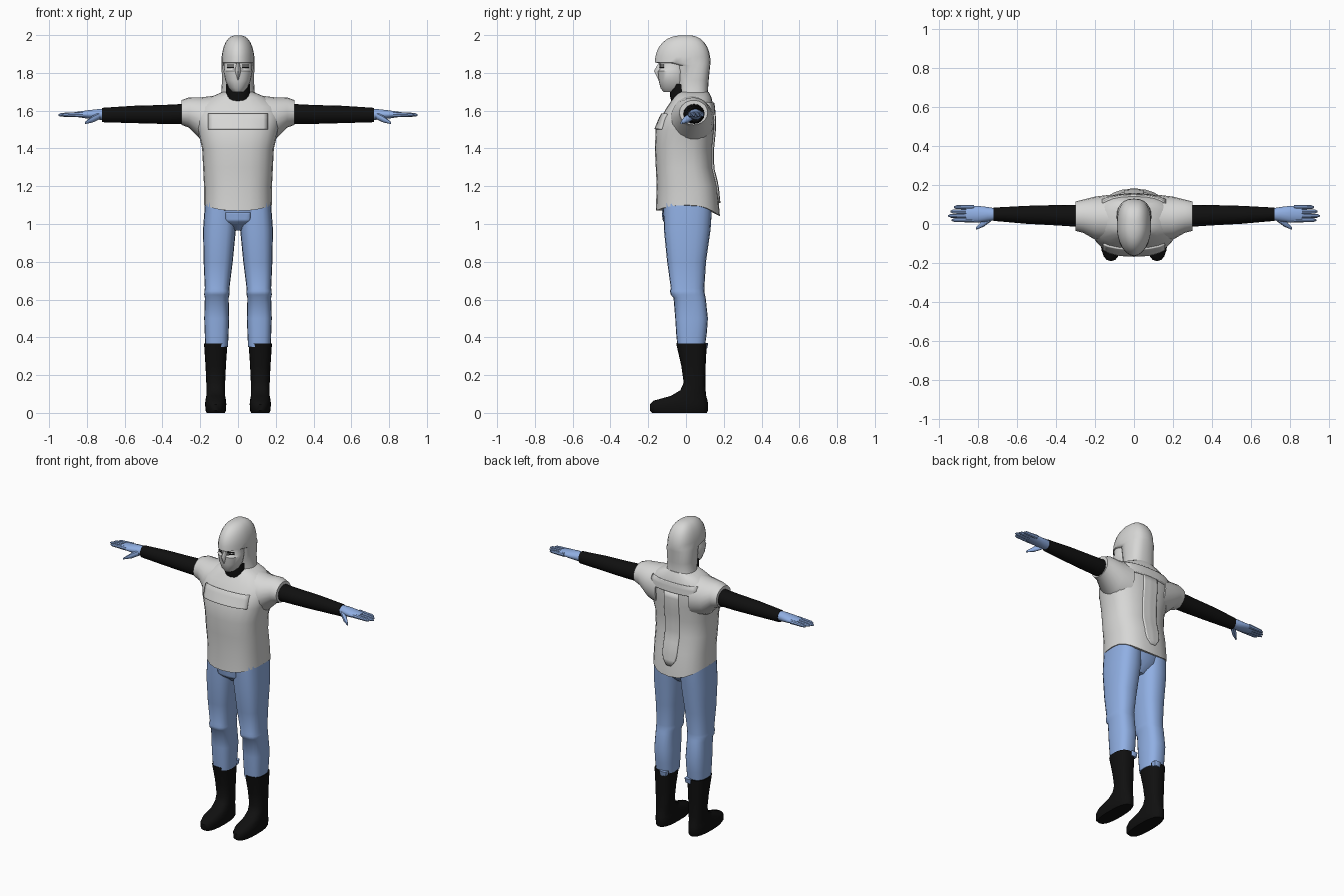
import bpy
import math
from mathutils import Vector
from mathutils.bvhtree import BVHTree

cube = bpy.data.objects.get("Cube")
if cube:
    bpy.data.objects.remove(cube, do_unlink=True)


def make_material(name, red, green, blue):
    mat = bpy.data.materials.new(name)
    mat.use_nodes = True
    mat.diffuse_color = (red, green, blue, 1)
    shader = mat.node_tree.nodes["Principled BSDF"]
    shader.inputs["Base Color"].default_value = mat.diffuse_color
    shader.inputs["Roughness"].default_value = .8
    return mat


GREY = make_material("light grey cloth", .68, .68, .67)
BLUE = make_material("soft blue cloth", .28, .43, .77)
BLACK = make_material("black cloth", .005, .005, .005)


def build(name, verts, faces, material, mirror=False):
    """Make a smooth shaded object, optionally mirrored to the right side."""
    mesh = bpy.data.meshes.new(name)
    mesh.from_pydata(verts, [], faces)
    mesh.materials.append(material)
    obj = bpy.data.objects.new(name, mesh)
    bpy.context.collection.objects.link(obj)
    bpy.ops.object.select_all(action="DESELECT")
    obj.select_set(True)
    bpy.context.view_layer.objects.active = obj
    bpy.ops.object.mode_set(mode="EDIT")
    bpy.ops.mesh.select_all(action="SELECT")
    bpy.ops.mesh.normals_make_consistent(inside=False)
    bpy.ops.object.mode_set(mode="OBJECT")
    bpy.ops.object.shade_smooth_by_angle(angle=math.radians(40))
    if mirror:
        modifier = obj.modifiers.new("mirror", "MIRROR")
        modifier.use_mirror_merge = False
    return obj


def grid_faces(rows, columns, closed):
    """Quads of a grid whose rows may close into rings."""
    last = columns if closed else columns - 1
    return [(row * columns + i, row * columns + (i + 1) % columns,
             (row + 1) * columns + (i + 1) % columns, (row + 1) * columns + i)
            for row in range(rows - 1) for i in range(last)]


def skin(rings):
    """Join equal rings of points into a capped tube."""
    sides = len(rings[0])
    verts = [point for ring in rings for point in ring]
    faces = grid_faces(len(rings), sides, True)
    faces.append(tuple(range(sides)))
    faces.append(tuple(range(len(verts) - sides, len(verts))))
    return verts, faces


def circle(sides):
    angles = [math.tau * i / sides for i in range(sides)]
    return [(math.cos(angle), math.sin(angle)) for angle in angles]


def power(value, exponent):
    return math.copysign(abs(value) ** exponent, value)


def upright(name, rows, material, x=0, front=.8, back=.8, sides=20,
            mirror=False, lean=0, hem=False):
    """Loft upwards; each row holds height, half width, front y and back y."""
    rings = []
    for index, (z, half, near, far) in enumerate(rows):
        ring = []
        shift = x - lean * max(0, z - .6)
        for c, s in circle(sides):
            exponent = front if s < 0 else back
            drop = (.03 if s < 0 else .06) * s * s if hem and index == 0 else 0
            ring.append((shift + half * power(c, exponent),
                         (near + far) / 2 + (far - near) / 2 * power(s, exponent),
                         z - drop))
        rings.append(ring)
    return build(name, *skin(rings), material, mirror)


def sideways(name, rows, material, sides=14):
    """Mirrored loft outwards; each row holds x, y, z, half depth, half height."""
    rings = [[(x, y + depth * c, z + height * s) for c, s in circle(sides)]
             for x, y, z, depth, height in rows]
    return build(name, *skin(rings), material, True)


def patch(name, base, centre, half, low, high, side, material,
          thick=.009, rounded=False, mirror=False):
    """Thin panel laid on the front (side -1) or back (side 1) of a base object."""
    tree = BVHTree.FromPolygons([v.co for v in base.data.vertices],
                                [p.vertices for p in base.data.polygons])
    count, verts = 14, []
    for row in range(count):
        v = row / (count - 1)
        squeeze = math.sqrt(max(.1, 1 - (1 - v * 6) ** 2)) if rounded and v * 6 < 1 else 1
        for column in range(count):
            x = centre + half * squeeze * (2 * column / (count - 1) - 1)
            z = low + (high - low) * v
            hit = tree.ray_cast(Vector((x, side, z)), Vector((0, -side, 0)))[0]
            verts.append(hit)
    obj = build(name, verts, grid_faces(count, count, False), material, mirror)
    solid = obj.modifiers.new("thickness", "SOLIDIFY")
    solid.thickness, solid.offset = thick * 2, 0
    return obj


# Tunic body with a hem that dips at the front and back
tunic = upright("tunic", [
    (1.1, .18, -.16, .18), (1.2, .18, -.155, .165), (1.3, .185, -.16, .14),
    (1.4, .19, -.165, .14), (1.5, .215, -.16, .15), (1.56, .23, -.135, .15),
    (1.62, .22, -.1, .145), (1.67, .15, -.065, .135), (1.7, .08, -.045, .12),
], GREY, sides=24, hem=True)
sideways("short_sleeves", [
    (.12, .03, 1.55, .12, .13), (.2, .03, 1.56, .11, .11),
    (.26, .04, 1.59, .085, .08), (.3, .04, 1.59, .075, .065)], GREY, sides=20)

# Panels sewn onto the tunic
patch("chest_pocket", tunic, 0, .155, 1.5, 1.58, -1, GREY)
patch("back_yoke", tunic, 0, .16, 1.58, 1.64, 1, GREY)
patch("back_strip", tunic, 0, .05, 1.11, 1.58, 1, GREY, rounded=True)

# Hood: neck part, then a pointed dome whose brim overhangs the eyes
hood = [(1.66, .1, -.05, .125), (1.7, .088, -.05, .116), (1.76, .085, -.06, .12),
        (1.84, .087, -.075, .128)]
steps = 8
for step in range(steps):
    turn = math.pi / 2 * step / (steps - .5)
    size = math.cos(turn) ** .75
    hood.append((1.855 + .145 * math.sin(turn), .088 * size, -.165 * size, .13 * size))
upright("hood", hood, GREY, front=1.05, back=.75, sides=24)

# Face covering, nose, eyes and black neck
face = upright("face_mask", [
    (1.7, .03, -.12, 0), (1.72, .05, -.135, 0), (1.76, .067, -.145, 0),
    (1.81, .077, -.15, 0), (1.82, .073, -.14, 0), (1.87, .073, -.14, 0),
], GREY, front=.95)
upright("nose", [(1.76, .006, -.145, -.1), (1.81, .017, -.17, -.1),
                 (1.86, .008, -.14, -.1)], GREY, front=1.1, sides=12)
for label, height in (("eyes", 1.83), ("brows", 1.842)):
    patch(label, face, .038, .018, height - .003, height + .003, -1, BLACK,
          thick=.003, mirror=True)
upright("neck", [(1.62, .07, -.07, .08), (1.68, .065, -.085, .08),
                 (1.74, .065, -.08, .07)], BLACK)

# Black undershirt arms
sideways("arms", [
    (.2, .04, 1.585, .06, .055), (.4, .045, 1.58, .052, .05),
    (.55, .047, 1.58, .046, .046), (.72, .05, 1.577, .034, .038)], BLACK, sides=16)

# Gloved hands with four fingers and a thumb
sideways("palms", [
    (.71, .05, 1.58, .03, .03), (.75, .05, 1.58, .037, .028),
    (.8, .05, 1.58, .043, .022), (.86, .05, 1.58, .039, .013)], BLUE)
for index, label in enumerate(("index", "middle", "ring", "little")):
    y = .02 + .022 * index
    tip = .955 - .018 * abs(index - 1.2)
    sideways(label + "_fingers", [
        (.82, y, 1.58, .012, .014), (tip - .015, y, 1.578, .01, .01),
        (tip, y, 1.576, .004, .004)], BLUE, sides=8)
sideways("thumbs", [
    (.73, .035, 1.575, .02, .02), (.77, .005, 1.555, .019, .019),
    (.81, -.024, 1.535, .006, .006)], BLUE, sides=10)

# Trousers: hips, front flap, and legs with knee folds
hips = upright("trouser_hips", [
    (.965, .035, -.06, .07), (1.02, .125, -.12, .125), (1.1, .17, -.13, .14)], BLUE)
patch("front_flap", hips, 0, .065, 1, 1.06, -1, BLUE, thick=.004, rounded=True)
upright("trouser_legs", [
    (.35, .06, -.045, .1), (.42, .063, -.052, .11), (.5, .066, -.057, .116),
    (.61, .063, -.066, .104), (.625, .067, -.08, .1), (.645, .067, -.085, .098),
    (.66, .065, -.08, .097), (.8, .077, -.1, .106), (.97, .087, -.117, .13),
    (1.12, .082, -.12, .14),
], BLUE, x=.113, front=.7, lean=.04, mirror=True)

# Tall boots and the trouser tabs hanging over their cuffs
upright("boots", [
    (0, .048, -.178, .11), (.012, .054, -.19, .116), (.045, .056, -.19, .117),
    (.065, .055, -.17, .114), (.09, .05, -.08, .107), (.12, .05, -.03, .104),
    (.16, .05, -.012, .102), (.25, .054, -.025, .104), (.367, .062, -.052, .11),
], BLACK, x=.118, mirror=True)
upright("boot_tabs", [(.34, .02, .08, .112), (.37, .024, .07, .118)],
        BLUE, x=.09, front=.4, back=.4, sides=12, mirror=True)
